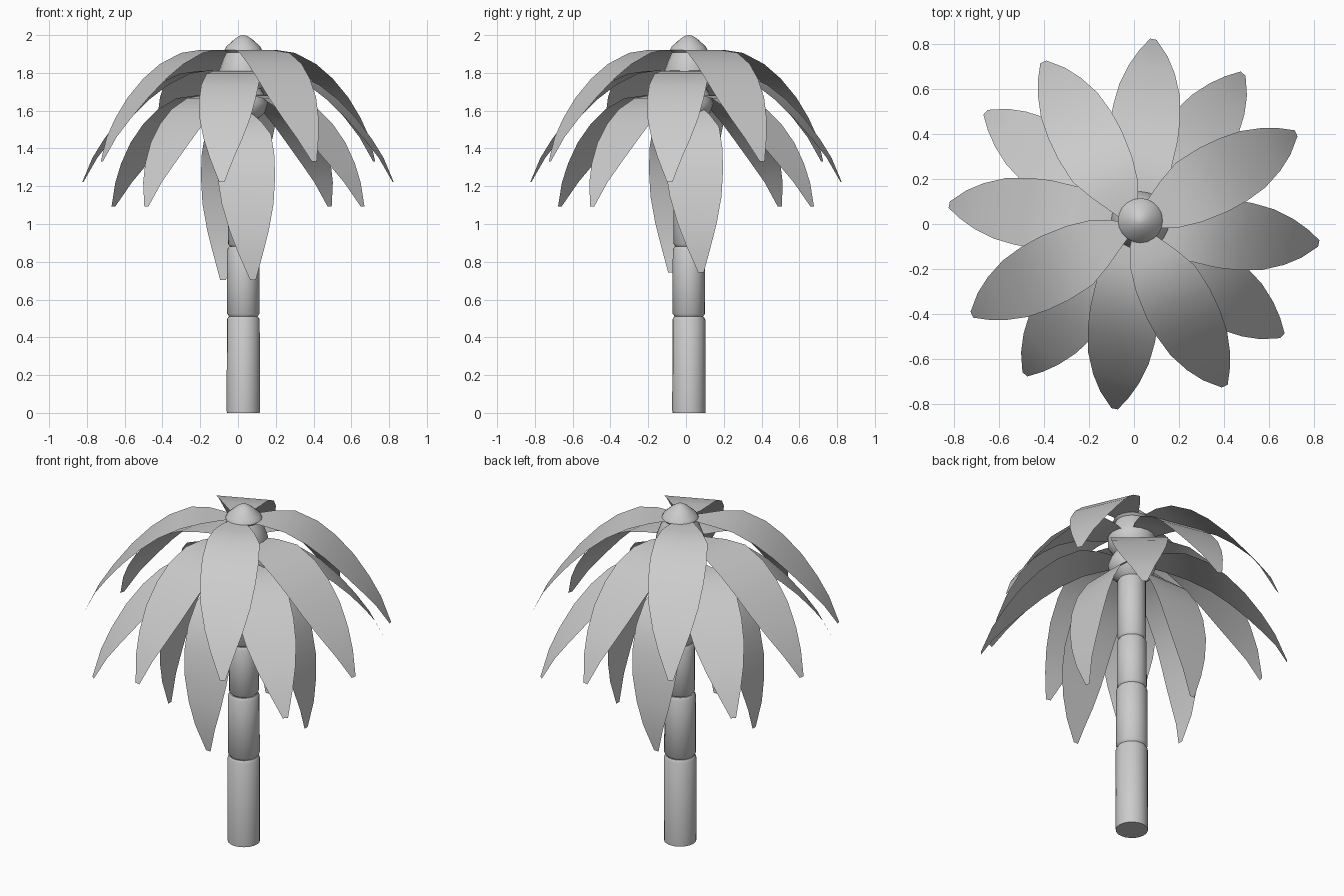
import bpy, bmesh, math
from mathutils import Matrix

if "Cube" in bpy.data.objects:
    bpy.data.objects.remove(bpy.data.objects["Cube"])

CX, CY = 0.028, 0.015   # trunk axis

def make(name, bm, angle=40):
    bmesh.ops.recalc_face_normals(bm, faces=bm.faces)
    me = bpy.data.meshes.new(name)
    bm.to_mesh(me)
    bm.free()
    ob = bpy.data.objects.new(name, me)
    bpy.context.collection.objects.link(ob)
    bpy.ops.object.select_all(action='DESELECT')
    ob.select_set(True)
    bpy.context.view_layer.objects.active = ob
    bpy.ops.object.shade_smooth_by_angle(angle=math.radians(angle))
    return ob

def lathe(name, profile, sides=20):
    bm = bmesh.new()
    vs = [bm.verts.new((CX + r, CY, z)) for r, z in profile]
    es = [bm.edges.new(p) for p in zip(vs, vs[1:])]
    bmesh.ops.spin(bm, geom=vs + es, cent=(CX, CY, 0), axis=(0, 0, 1),
                   angle=2 * math.pi, steps=sides)
    bmesh.ops.remove_doubles(bm, verts=bm.verts, dist=1e-5)
    return make(name, bm)

# trunk: stacked tapering segments with rounded joints
levels = [(0, 0.088), (0.51, 0.086), (0.88, 0.081), (1.18, 0.077), (1.56, 0.073)]
for i, ((z0, r), (z1, _)) in enumerate(zip(levels, levels[1:])):
    lathe(f"trunk_segment_{i + 1}",
          [(0, z0), (r - (0.012 if i else 0.001), z0), (r, z0 + 0.015),
           (r - 0.001, z1 - 0.015), (r - 0.01, z1), (0, z1)])

# crown: flared collars that hold the leaf tiers
lathe("crown_lower", [(0, 1.55), (0.07, 1.55), (0.115, 1.59), (0.13, 1.64),
                      (0.115, 1.68), (0.08, 1.74), (0, 1.74)])
lathe("crown_middle", [(0, 1.70), (0.08, 1.70), (0.128, 1.76), (0.13, 1.81),
                       (0.108, 1.87), (0.085, 1.915), (0, 1.915)])
lathe("crown_tip", [(0, 1.88), (0.07, 1.89), (0.1, 1.92), (0.09, 1.94),
                    (0.045, 1.98), (0.02, 1.996), (0, 2.0)])

# leaf rows: reach, drop, left edge, right edge
LEAF = [(0.02, 0.0, -0.01, 0.03), (0.09, 0.0, -0.06, 0.07),
        (0.18, 0.001, -0.095, 0.125), (0.28, 0.016, -0.113, 0.175),
        (0.40, 0.075, -0.117, 0.193), (0.50, 0.152, -0.108, 0.196),
        (0.60, 0.252, -0.086, 0.188), (0.69, 0.362, -0.045, 0.163),
        (0.76, 0.462, 0.002, 0.132), (0.822, 0.59, 0.065, 0.094)]

def leaf(name, z, turn, tilt=0):
    bm = bmesh.new()
    c, s = math.cos(math.radians(tilt)), math.sin(math.radians(tilt))
    rows = []
    for r, d, a, b in LEAF:
        y, h = -(r * c - d * s), z - (r * s + d * c)
        rows.append([bm.verts.new((u, y, h)) for u in (a, (a + b) / 2, b)])
    for p, q in zip(rows, rows[1:]):
        for k in range(2):
            bm.faces.new((p[k], p[k + 1], q[k + 1], q[k]))
    bm.transform(Matrix.Rotation(math.radians(turn), 4, 'Z'))
    return make(name, bm, 60)

# four tiers of four drooping leaves
for k in range(4):
    leaf(f"leaf_top_{k + 1}", 1.922, 23.7 + 90 * k)
    leaf(f"leaf_upper_{k + 1}", 1.812, -11.5 + 90 * k)
    leaf(f"leaf_lower_{k + 1}", 1.682, (-42.5 if k % 2 else -41.5) + 90 * k)
    leaf(f"leaf_hanging_{k + 1}", 1.675 if k % 2 else 1.635, 90 * k, 31.5)
